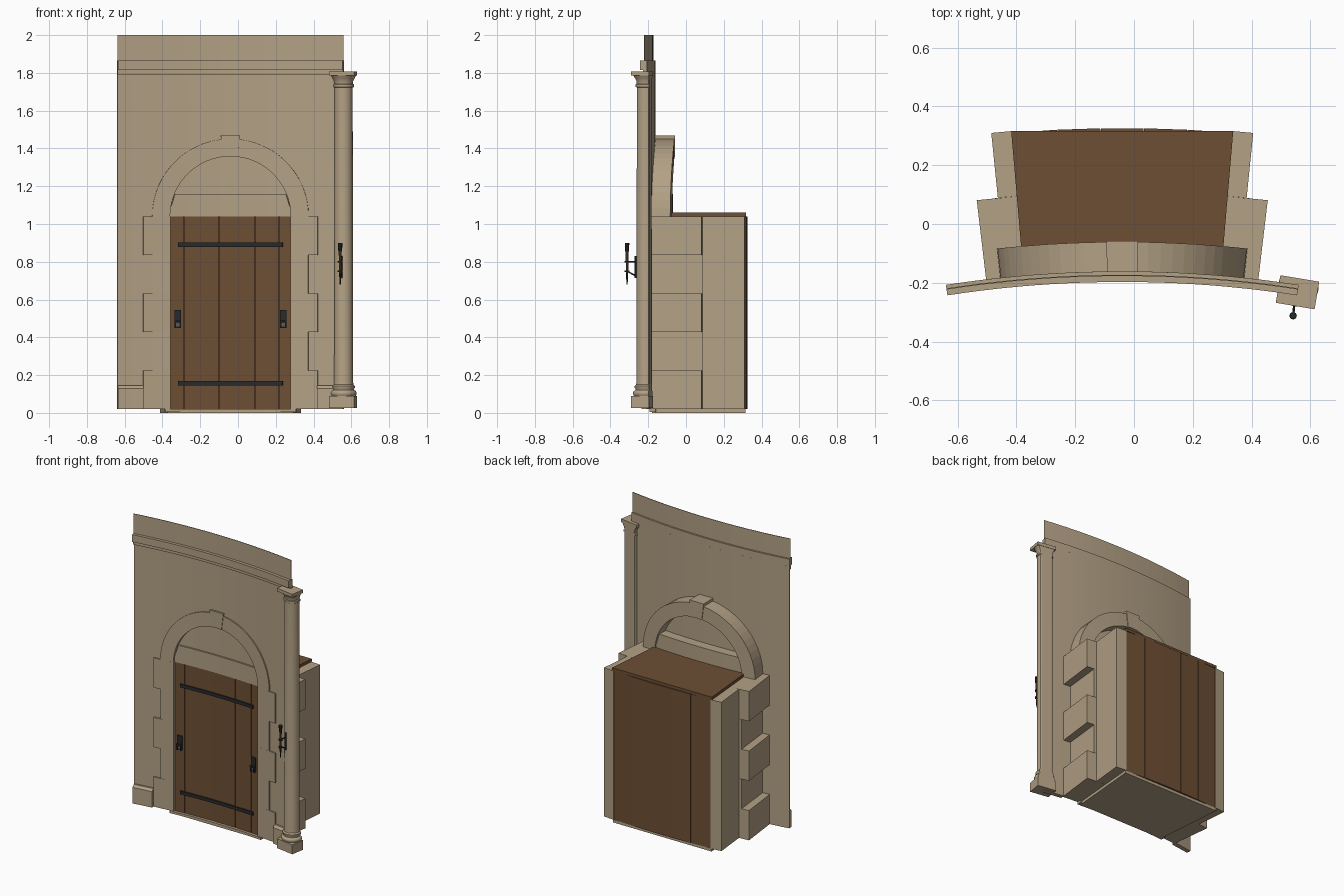
import bpy, bmesh, math
from mathutils import Matrix, Vector

cube = bpy.data.objects.get("Cube")
if cube:
    bpy.data.objects.remove(cube)

R, CX, FRONT = 3.9, -0.04, -0.195   # wall radius, middle and front of the curve
BASE, SPRING = 0.02, 1.04           # floor level and arch springing


def material(name, color):
    m = bpy.data.materials.new(name)
    m.use_nodes = True
    m.diffuse_color = (*color, 1)
    m.node_tree.nodes["Principled BSDF"].inputs["Base Color"].default_value = (*color, 1)
    return m


stone = material("sandstone", (0.45, 0.355, 0.235))
wood = material("brown wood", (0.155, 0.078, 0.034))
iron = material("dark iron", (0.022, 0.023, 0.025))
steel = material("grey iron", (0.1, 0.1, 0.1))


def bend(u, d, z):
    """Along the wall, depth behind its front, height -> world."""
    a = u / R
    return Vector((CX + (R + d) * math.sin(a), FRONT - R + (R + d) * math.cos(a), z))


def finish(name, bm, mat, smooth=False):
    bmesh.ops.recalc_face_normals(bm, faces=bm.faces)
    me = bpy.data.meshes.new(name)
    bm.to_mesh(me)
    bm.free()
    me.materials.append(mat)
    ob = bpy.data.objects.new(name, me)
    bpy.context.collection.objects.link(ob)
    if smooth:
        bpy.ops.object.select_all(action='DESELECT')
        ob.select_set(True)
        bpy.context.view_layer.objects.active = ob
        bpy.ops.object.shade_smooth_by_angle(angle=math.radians(35))
    return ob


def strip(name, u0, u1, d0, d1, low, high, mat, n=1):
    """Curved slab; low and high may be heights or functions of u."""
    bm = bmesh.new()
    at = lambda f, u: f(u) if callable(f) else f
    rings = []
    for i in range(n + 1):
        u = u0 + (u1 - u0) * i / n
        lo, hi = at(low, u), at(high, u)
        rings.append([bm.verts.new(bend(u, d, z))
                      for d, z in ((d0, lo), (d1, lo), (d1, hi), (d0, hi))])
    for a, b in zip(rings, rings[1:]):
        for k in range(4):
            j = (k + 1) % 4
            bm.faces.new((a[k], a[j], b[j], b[k]))
    bm.faces.new(rings[0])
    bm.faces.new(rings[-1])
    return finish(name, bm, mat)


def prism(name, outline, d0, d1, mat):
    """Outline of (u, z) points extruded through the wall."""
    bm = bmesh.new()
    f, b = [[bm.verts.new(bend(u, d, z)) for u, z in outline] for d in (d0, d1)]
    bm.faces.new(f)
    bm.faces.new(b)
    for i in range(len(f)):
        j = (i + 1) % len(f)
        bm.faces.new((f[i], f[j], b[j], b[i]))
    return finish(name, bm, mat)


def arch(r):
    return lambda u: SPRING + math.sqrt(max(r * r - u * u, 0))


def rod(name, a, b, r, mat, r2=None, sides=8):
    a, b = Vector(a), Vector(b)
    bm = bmesh.new()
    bmesh.ops.create_cone(bm, cap_ends=True, segments=sides, radius1=r,
                          radius2=r if r2 is None else r2, depth=(b - a).length)
    turn = (b - a).to_track_quat('Z', 'Y').to_matrix().to_4x4()
    bm.transform(Matrix.Translation((a + b) / 2) @ turn)
    return finish(name, bm, mat)


# Curved wall around the doorway, cornice and parapet
HALF, HOLE = 0.597, 0.36
strip("wall_left", -HALF, -HOLE, 0.03, 0.034, BASE, 1.815, stone, 6)
strip("wall_right", HOLE, HALF, 0.03, 0.034, BASE, 1.815, stone, 6)
strip("wall_over_arch", -HOLE, HOLE, 0.03, 0.034, arch(HOLE), 1.815, stone, 24)
strip("cornice", -HALF, HALF, -0.002, 0.034, 1.815, 1.865, stone, 20)
strip("cornice_lower_step", -HALF, HALF, 0.014, 0.032, 1.79, 1.815, stone, 20)
strip("parapet", -HALF, HALF, 0.018, 0.022, 1.865, 2.0, stone, 20)

# Plinths with a sloped top
for side, label in ((-1, "right"), (1, "left")):
    u0, u1 = sorted((side * 0.46, side * HALF))
    strip(label + "_plinth", u0, u1, 0.004, 0.032, BASE, 0.13, stone, 2)
    cap = strip(label + "_plinth_cap", u0, u1, 0.004, 0.032, 0.13, 0.145, stone)
    for i in (3, 7):
        cap.data.vertices[i].co.y += 0.014

# Jambs of alternating long and short blocks, and side walls behind
for side, label in ((-1, "right"), (1, "left")):
    for i in range(5):
        step = (SPRING - BASE) / 5
        outer = 0.46 if i % 2 == 0 else 0.41
        u0, u1 = sorted((side * 0.317, side * outer))
        strip(f"{label}_jamb_block_{i + 1}", u0, u1, 0.022, 0.305,
              BASE + i * step, BASE + (i + 1) * step, stone)
    for i in range(4):
        step = (SPRING - BASE) / 4
        u0, u1 = sorted((side * 0.325, side * 0.393))
        strip(f"{label}_side_block_{i + 1}", u0, u1, 0.305, 0.527,
              BASE + i * step, BASE + (i + 1) * step, stone)

# Arch stones with a taller keystone
COUNT = 15
for i in range(COUNT):
    key = i == COUNT // 2
    a0, a1 = math.pi * i / COUNT, math.pi * (i + 1) / COUNT
    r_out = 0.432 if key else 0.412
    if key:
        a0, a1 = a0 - 0.015, a1 + 0.015
    pts = [(0.318, a0), (r_out, a0)]
    if not key:
        pts.append((r_out, (a0 + a1) / 2))
    pts += [(r_out, a1), (0.318, a1), (0.318, (a0 + a1) / 2)]
    prism("keystone" if key else f"arch_stone_{i + 1}",
          [(r * math.cos(a), SPRING + r * math.sin(a)) for r, a in pts],
          0.018 if key else 0.022, 0.138 if key else 0.134, stone)

# Lintel and panel filling the arch
inner = arch(0.319)
strip("lintel", -0.317, 0.317, 0.034, 0.125, SPRING, lambda u: min(1.16, inner(u)), stone, 24)
strip("arch_panel", -0.317, 0.317, 0.045, 0.06, SPRING, inner, stone, 24)

# Door planks with narrow joints
strip("door_backing", -0.317, 0.317, 0.046, 0.06, BASE, SPRING, wood, 4)
cuts = [-0.317, -0.245, -0.06, 0.13, 0.257, 0.317]
for i, (a, b) in enumerate(zip(cuts, cuts[1:])):
    strip(f"door_plank_{i + 1}", a + 0.0015, b - 0.0015, 0.036, 0.046, BASE, SPRING, wood)

# Iron straps and pulls
for label, z in (("lower", 0.157), ("upper", 0.89)):
    strip(label + "_strap", -0.275, 0.275, 0.026, 0.037, z - 0.011, z + 0.011, iron, 6)
for label, u in (("right", -0.278), ("left", 0.278)):
    strip(label + "_pull_plate", u - 0.017, u + 0.017, 0.027, 0.037, 0.45, 0.545, iron)
    strip(label + "_pull_inset", u - 0.01, u + 0.01, 0.024, 0.027, 0.457, 0.475, steel)
    for k in (-1, 1):
        strip(label + "_pull_bar", u + k * 0.013 - 0.004, u + k * 0.013 + 0.004,
              0.016, 0.027, 0.45, 0.49, iron)
    strip(label + "_pull_grip", u - 0.017, u + 0.017, 0.012, 0.022, 0.482, 0.492, iron)

# Rear planks, roof and floor of the passage
for i in range(5):
    w = 0.65 / 5
    u = -0.325 + i * w
    strip(f"rear_plank_{i + 1}", u + 0.001, u + w - 0.001, 0.5, 0.521, BASE, SPRING, wood)
strip("passage_roof", -0.333, 0.333, 0.1, 0.528, SPRING, 1.06, wood)
strip("passage_floor", -0.33, 0.33, 0.03, 0.525, 0, BASE, stone)
strip("threshold", -0.345, 0.345, 0.018, 0.05, 0.004, BASE, stone, 4)

# Engaged column: turned profile flattened at the back
place = Matrix.Translation((0.556, -0.232, 0)) @ Matrix.Rotation(-0.165, 4, 'Z')
profile = [(0.064, 0.09), (0.069, 0.1), (0.069, 0.108), (0.064, 0.116), (0.056, 0.12),
           (0.056, 0.128), (0.06, 0.134), (0.06, 0.142), (0.052, 0.15), (0.05, 0.165),
           (0.048, 1.722), (0.054, 1.726), (0.054, 1.738), (0.049, 1.742),
           (0.051, 1.758), (0.058, 1.772), (0.066, 1.786)]
bm = bmesh.new()
SEG = 28
rings = []
for r, z in profile:
    ring = []
    for k in range(SEG):
        a = 2 * math.pi * k / SEG
        y = min(0.02 + r * math.sin(a), 0.045)
        ring.append(bm.verts.new(place @ Vector((r * math.cos(a), y, z))))
    rings.append(ring)
for a, b in zip(rings, rings[1:]):
    for k in range(SEG):
        j = (k + 1) % SEG
        bm.faces.new((a[k], a[j], b[j], b[k]))
finish("column", bm, stone, smooth=True)
for name, z0, z1, w, depth in (("column_base", 0.025, 0.09, 0.134, 0.095),
                               ("column_cap", 1.785, 1.807, 0.134, 0.095)):
    bm = bmesh.new()
    bmesh.ops.create_cube(bm, size=1)
    bm.transform(place @ Matrix.Translation((0, 0, (z0 + z1) / 2))
                 @ Matrix.Diagonal((w, depth, z1 - z0, 1)))
    finish(name, bm, stone)

# Torch on its bracket
TX, TY, PY = 0.541, -0.312, -0.264
rod("torch_plate", (0.546, PY, 0.715), (0.546, PY, 0.83), 0.008, iron, sides=4)
rod("torch_stem", (TX, TY, 0.68), (TX, TY, 0.74), 0.003, iron, 0.006)
rod("torch_handle", (TX, TY, 0.74), (TX, TY, 0.855), 0.006, wood, 0.008)
rod("torch_head", (TX, TY, 0.855), (TX, TY, 0.9), 0.01, iron, 0.012)
for z in (0.75, 0.8):
    rod("torch_ring", (TX, TY, z - 0.005), (TX, TY, z + 0.005), 0.013, iron)
rod("bracket_upper_arm", (0.546, PY, 0.8), (TX, TY, 0.8), 0.004, iron)
rod("bracket_lower_arm", (0.546, PY, 0.725), (TX, TY, 0.75), 0.004, iron)
